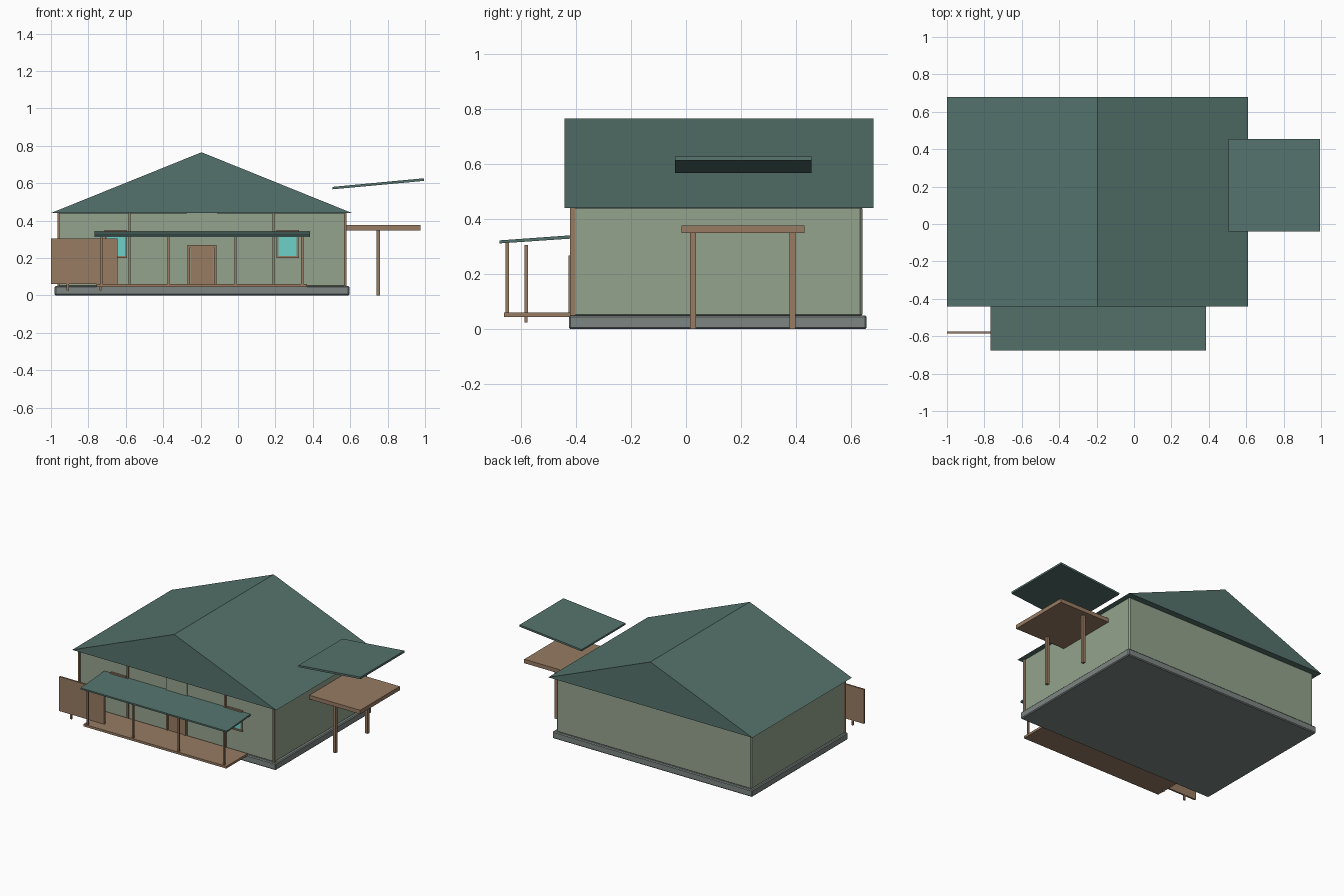
import bpy

cube = bpy.data.objects.get("Cube")
if cube:
    bpy.data.objects.remove(cube, do_unlink=True)


def material(name, rgb):
    m = bpy.data.materials.new(name)
    m.use_nodes = True
    m.diffuse_color = (*rgb, 1)
    m.node_tree.nodes["Principled BSDF"].inputs["Base Color"].default_value = (*rgb, 1)
    return m


sage = material("sage wall", (0.30, 0.37, 0.27))
pine = material("pine green roof", (0.09, 0.17, 0.15))
wood = material("brown wood", (0.31, 0.20, 0.125))
stone = material("grey foundation", (0.20, 0.235, 0.225))
glass = material("turquoise glass", (0.15, 0.64, 0.57))


def prism(name, mat, profile, axis, start, end):
    """Extrude a 2D profile along the x or y axis."""
    def place(p, t):
        return (t, p[0], p[1]) if axis == "x" else (p[0], t, p[1])
    n = len(profile)
    verts = [place(p, t) for t in (start, end) for p in profile]
    faces = [tuple(range(n)), tuple(range(2 * n - 1, n - 1, -1))]
    faces += [(i, i + n, (i + 1) % n + n, (i + 1) % n) for i in range(n)]
    if axis == "x":
        faces = [f[::-1] for f in faces]
    mesh = bpy.data.meshes.new(name)
    mesh.from_pydata(verts, [], faces)
    mesh.materials.append(mat)
    obj = bpy.data.objects.new(name, mesh)
    bpy.context.collection.objects.link(obj)
    return obj


def box(name, mat, x, y, z, bevel=0):
    profile = [(x[0], z[0]), (x[1], z[0]), (x[1], z[1]), (x[0], z[1])]
    obj = prism(name, mat, profile, "y", *y)
    if bevel:
        mod = obj.modifiers.new("bevel", "BEVEL")
        mod.width = bevel
        mod.segments = 1
    return obj


def around(c, half):
    return (c - half, c + half)


# House body and gable roof
box("foundation", stone, (-0.98, 0.595), (-0.425, 0.655), (0, 0.05), 0.006)
box("walls", sage, (-0.965, 0.575), (-0.41, 0.64), (0.045, 0.445), 0.008)
prism("main_roof", pine, [(-1, 0.44), (0.61, 0.44), (-0.195, 0.765)], "y", -0.44, 0.68)

# Timber uprights on the front wall
for i, x in enumerate((-0.96, -0.58, 0.19, 0.573)):
    box(f"wall_post_{i}", wood, around(x, 0.006), (-0.421, -0.4), (0.05, 0.44))

# Doorway
box("door_surround", sage, (-0.275, -0.11), (-0.418, -0.4), (0.05, 0.44))
box("door", wood, (-0.255, -0.13), (-0.421, -0.4), (0.05, 0.255))
for i, x in enumerate((-0.263, -0.122)):
    box(f"door_jamb_{i}", wood, around(x, 0.007), (-0.427, -0.4), (0.05, 0.265))
box("door_lintel", wood, (-0.27, -0.115), (-0.427, -0.4), (0.255, 0.268))

# Windows
for side, x in (("right", -0.653), ("left", 0.265)):
    box(f"{side}_window_glass", glass, around(x, 0.05), (-0.414, -0.4), (0.21, 0.34))
    for i, s in enumerate((-1, 1)):
        box(f"{side}_window_jamb_{i}", wood, around(x + s * 0.053, 0.005),
            (-0.419, -0.4), (0.205, 0.345))
    for part, z in (("sill", 0.206), ("header", 0.345)):
        box(f"{side}_window_{part}", wood, around(x, 0.06), (-0.421, -0.4), around(z, 0.005))

# Porch
box("porch_deck", wood, (-0.757, 0.37), (-0.66, -0.42), (0.044, 0.06))
for i in range(4):
    box(f"porch_post_{i}", wood, around(-0.73 + i * 0.358, 0.006),
        (-0.654, -0.642), (0.055, 0.318))
prism("porch_roof", pine, [(-0.677, 0.311), (-0.41, 0.329), (-0.41, 0.341), (-0.677, 0.322)],
      "x", -0.767, 0.385)

# Fence panel on two stakes
box("fence_panel", wood, (-1, -0.645), (-0.586, -0.574), (0.06, 0.305))
for i, x in enumerate((-0.91, -0.735)):
    box(f"fence_stake_{i}", wood, around(x, 0.006), (-0.585, -0.575), (0.025, 0.07))

# Side shelter with raised canopy
box("shelter_platform", wood, (0.575, 0.975), (-0.017, 0.43), (0.348, 0.376))
for i, y in enumerate((0.025, 0.387)):
    box(f"shelter_leg_{i}", wood, around(0.75, 0.01), around(y, 0.011), (0, 0.355))
prism("shelter_canopy", pine, [(0.506, 0.567), (0.995, 0.612), (0.994, 0.626), (0.505, 0.58)],
      "y", -0.04, 0.455)
